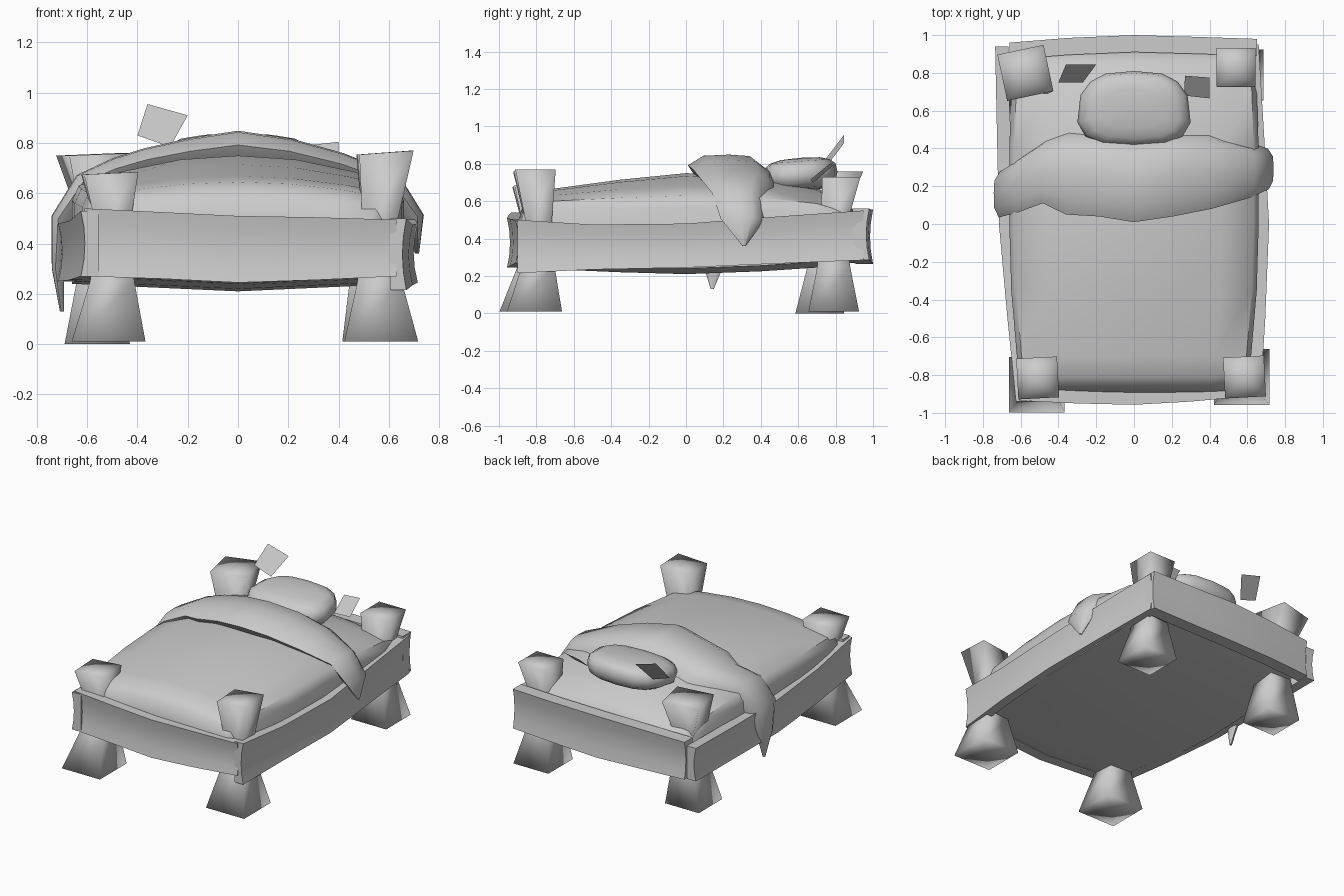
import bpy, bmesh, math
from mathutils import Vector, Matrix

cube = bpy.data.objects.get("Cube")
if cube:
    bpy.data.objects.remove(cube, do_unlink=True)

clay = bpy.data.materials.new("plain_grey")
clay.use_nodes = True
GREY = (0.6, 0.6, 0.6, 1)
clay.diffuse_color = GREY
clay.node_tree.nodes["Principled BSDF"].inputs["Base Color"].default_value = GREY


def finish(name, bm, angle=60):
    """Turn a bmesh into a named, shaded object."""
    mesh = bpy.data.meshes.new(name)
    bm.to_mesh(mesh)
    bm.free()
    mesh.materials.append(clay)
    obj = bpy.data.objects.new(name, mesh)
    bpy.context.collection.objects.link(obj)
    bpy.ops.object.select_all(action='DESELECT')
    obj.select_set(True)
    bpy.context.view_layer.objects.active = obj
    bpy.ops.object.shade_smooth_by_angle(angle=math.radians(angle))


def loft(rings):
    """Bridge equal rings of points and cap both ends."""
    bm = bmesh.new()
    loops = [[bm.verts.new(p) for p in ring] for ring in rings]
    n = len(loops[0])
    for a, b in zip(loops, loops[1:]):
        for i in range(n):
            j = (i + 1) % n
            bm.faces.new((a[i], a[j], b[j], b[i]))
    bm.faces.new(loops[0])
    bm.faces.new(loops[-1])
    bmesh.ops.recalc_face_normals(bm, faces=bm.faces[:])
    return bm


# Posts: square, pinched at the rail and flared at foot and top, softly shaded
def post(name, foot, foot_half, top, top_half, height, turn=0, tilt=0, base=0.01):
    foot, top = Vector(foot), Vector(top)
    waist = foot.lerp(top, 0.6) * 0.97
    levels = [(foot, foot_half, base), (foot.lerp(waist, 0.8), 0.088, 0.25),
              (waist, 0.066, 0.46), (top, top_half, height)]
    rings = []
    for i, (c, h, z) in enumerate(levels):
        last = i == len(levels) - 1
        rot = Matrix.Rotation(math.radians(turn if last else 0), 2)
        ring = []
        for sx, sy in ((-1, -1), (1, -1), (1, 1), (-1, 1)):
            p = c + rot @ Vector((sx * h, sy * h))
            ring.append((p.x, p.y, z + (sx * tilt if last else 0)))
        rings.append(ring)
    bm = loft(rings)
    bmesh.ops.poke(bm, faces=[f for f in bm.faces if abs(f.normal.z) > 0.8])
    finish(name, bm, 180)


post("front_left_post", (0.57, -0.81), 0.147, (0.585, -0.81), 0.108, 0.762, 3, 0.008)
post("front_right_post", (-0.515, -0.85), 0.147, (-0.51, -0.815), 0.108, 0.68, 3, 0.005)
post("back_left_post", (0.55, 0.79), 0.135, (0.54, 0.83), 0.103, 0.73)
post("back_right_post", (-0.56, 0.715), 0.13, (-0.575, 0.80), 0.125, 0.755, 12, 0.005, 0)


# Rails: bowed boards with a faint hollow along the outer face
def rail(name, stations, inward, thick):
    inward = Vector(inward)
    rings = []
    for x, y, low, high in stations:
        out = Vector((x, y))
        ring = []
        for t in (0, 0.25, 0.5, 0.75, 1):
            p = out + inward * 0.016 * (1 - (2 * t - 1) ** 2)
            ring.append((p.x, p.y, low + (high - low) * t))
        inner = out + inward * thick
        rings.append(ring + [(inner.x, inner.y, high), (inner.x, inner.y, low)])
    finish(name, loft(rings))


rail("front_rail", [(-0.61, -0.935, 0.27, 0.54), (-0.3, -0.95, 0.26, 0.525),
                    (0, -0.957, 0.245, 0.51), (0.3, -0.94, 0.255, 0.505),
                    (0.63, -0.91, 0.27, 0.495)], (0, 1), 0.075)
rail("back_rail", [(-0.66, 0.96, 0.27, 0.53), (-0.35, 0.985, 0.27, 0.545),
                   (0, 1, 0.265, 0.555), (0.35, 0.99, 0.275, 0.555),
                   (0.65, 0.98, 0.285, 0.56)], (0, -1), 0.09)
rail("left_rail", [(0.67, -0.9, 0.215, 0.5), (0.695, -0.5, 0.235, 0.475),
                   (0.715, 0, 0.245, 0.48), (0.69, 0.45, 0.265, 0.515),
                   (0.66, 0.95, 0.285, 0.55)], (-1, 0), 0.065)
rail("right_rail", [(-0.625, -0.94, 0.27, 0.53), (-0.67, -0.5, 0.255, 0.49),
                    (-0.715, 0, 0.25, 0.48), (-0.725, 0.45, 0.26, 0.485),
                    (-0.735, 0.94, 0.27, 0.5)], (1, 0), 0.07)

# Mattress with its cover: domed sections along y, gently sagging below
rings = []
for y, wide, edge, crown, low in [(-0.892, 0.54, 0.47, 0.51, 0.25),
                                  (-0.865, 0.57, 0.54, 0.60, 0.245),
                                  (-0.81, 0.60, 0.58, 0.645, 0.24),
                                  (-0.7, 0.62, 0.595, 0.668, 0.235),
                                  (-0.35, 0.65, 0.61, 0.715, 0.22),
                                  (0, 0.66, 0.62, 0.75, 0.21),
                                  (0.4, 0.66, 0.61, 0.73, 0.225),
                                  (0.7, 0.65, 0.58, 0.67, 0.245),
                                  (0.84, 0.63, 0.54, 0.6, 0.265),
                                  (0.92, 0.6, 0.48, 0.53, 0.275)]:
    arch = [(wide * t, y, edge + (crown - edge) * (1 - t * t))
            for t in (-0.96, -0.7, -0.35, 0, 0.35, 0.7, 0.96)]
    rings.append([(-wide, y, low + 0.03), (-wide, y, edge - 0.05)] + arch
                 + [(wide, y, edge - 0.05), (wide, y, low + 0.03), (0, y, low)])
finish("mattress", loft(rings), 50)

# Folded blanket: a roll with an overhanging front lip and pointed hanging ends
section = [(-1, 0.45), (-0.62, 0.97), (0, 1.03), (0.5, 0.95), (0.85, 0.35),
           (1, -0.5), (0.6, -0.95), (-0.3, -0.95), (-0.75, -0.4)]
rings = []
for x, y, z, half, thick, lean in [(-0.70, 0.14, 0.13, 0.008, 0.008, -90),
                                   (-0.715, 0.15, 0.30, 0.07, 0.025, -86),
                                   (-0.695, 0.165, 0.49, 0.13, 0.05, -68),
                                   (-0.60, 0.21, 0.62, 0.15, 0.065, -38),
                                   (-0.47, 0.28, 0.668, 0.17, 0.075, -22),
                                   (-0.35, 0.27, 0.70, 0.22, 0.08, -16),
                                   (-0.18, 0.26, 0.728, 0.22, 0.09, -8),
                                   (0, 0.23, 0.748, 0.22, 0.098, 0),
                                   (0.2, 0.26, 0.728, 0.22, 0.088, 8),
                                   (0.4, 0.28, 0.685, 0.2, 0.075, 16),
                                   (0.6, 0.28, 0.62, 0.14, 0.065, 38),
                                   (0.695, 0.3, 0.50, 0.115, 0.045, 72),
                                   (0.712, 0.31, 0.36, 0.008, 0.008, 90)]:
    a = math.radians(lean)
    up = Vector((math.sin(a), 0, math.cos(a)))
    rings.append([Vector((x, y + half * s, z)) + up * thick * t for s, t in section])
finish("blanket_fold", loft(rings))

# Pillow: a squared-off cushion, higher towards the back
bm = bmesh.new()
bmesh.ops.create_uvsphere(bm, u_segments=14, v_segments=8, radius=1)
for v in bm.verts:
    x, y, z = [math.copysign(abs(c) ** 0.68, c) for c in v.co]
    v.co = (0.305 * x * (1 - 0.15 * max(y, 0)), 0.61 + 0.2 * y,
            0.742 + 0.09 * z + 0.015 * y)
finish("pillow", bm)

# Pillow corner tabs: thin loose squares
tabs = {"right_tab": [(-0.36, 0.845, 0.955), (-0.4, 0.75, 0.83),
                      (-0.27, 0.75, 0.785), (-0.2, 0.845, 0.91)],
        "left_tab": [(0.27, 0.785, 0.79), (0.265, 0.68, 0.7),
                     (0.4, 0.665, 0.715), (0.4, 0.775, 0.805)]}
for name, corners in tabs.items():
    bm = bmesh.new()
    bm.faces.new([bm.verts.new(p) for p in corners])
    finish(name, bm)
